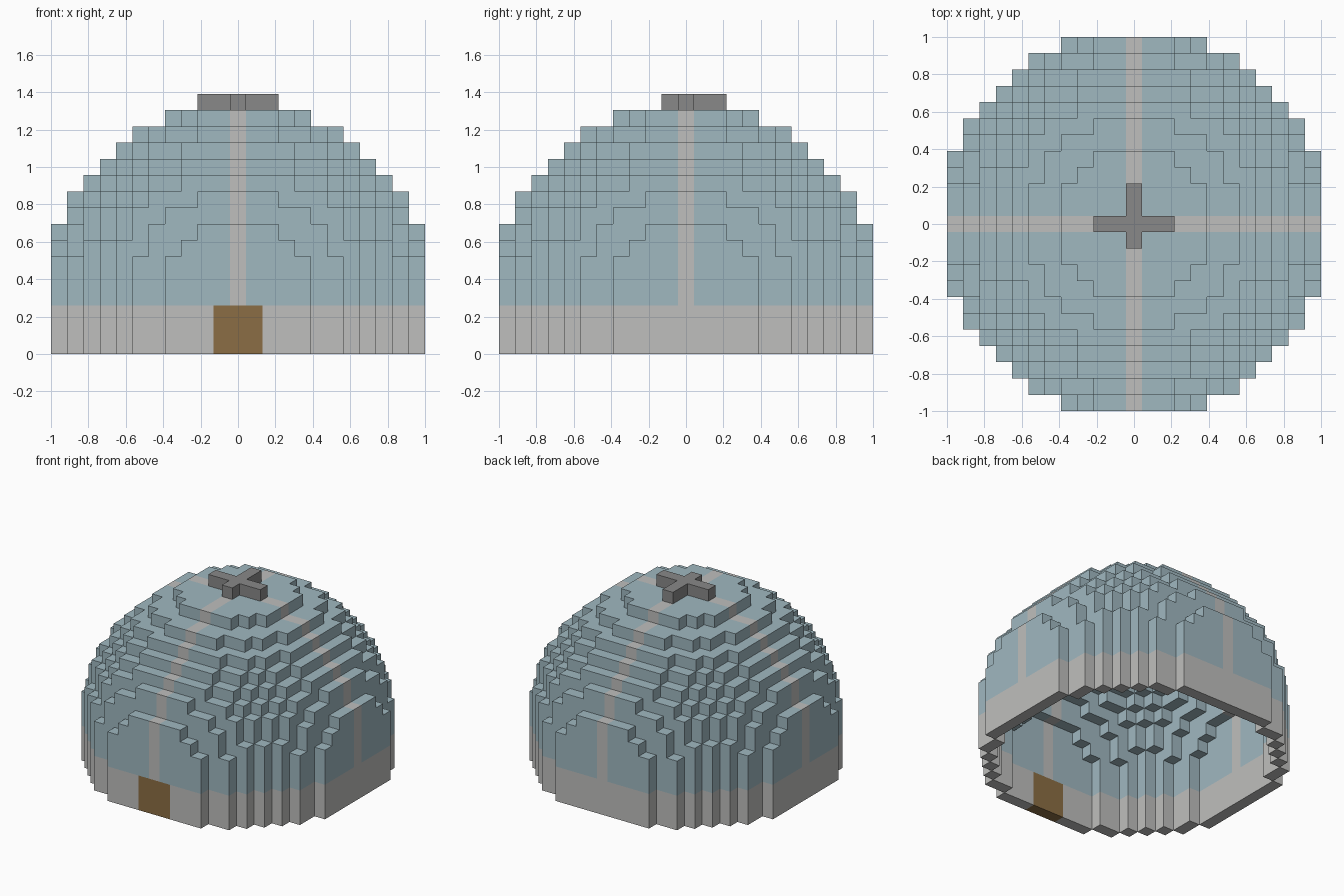
import bpy
import bmesh
from mathutils import Vector

cube = bpy.data.objects.get("Cube")
if cube:
    bpy.data.objects.remove(cube, do_unlink=True)

UNIT = 2 / 23        # edge of one block
RADIUS = 12          # dome radius in blocks
DRUM = 3             # layers of straight wall below the dome


def material(name, r, g, b):
    mat = bpy.data.materials.new(name)
    mat.use_nodes = True
    mat.diffuse_color = (r, g, b, 1)
    mat.node_tree.nodes["Principled BSDF"].inputs["Base Color"].default_value = (r, g, b, 1)
    return mat


blue = material("pale blue", 0.35, 0.48, 0.53)
light_grey = material("light grey", 0.52, 0.52, 0.51)
dark_grey = material("dark grey", 0.25, 0.25, 0.25)
brown = material("wood brown", 0.26, 0.155, 0.058)


def inside(i, j, h):
    return i * i + j * j + h * h < RADIUS * RADIUS


def is_shell(i, j, k):
    """True for blocks that have an open side facing outward."""
    a, b, h = abs(i), abs(j), max(k - DRUM, 0)
    return inside(a, b, h) and not (
        inside(a + 1, b, h) and inside(a, b + 1, h) and inside(a, b, h + 1))


# Sort every block into a part
parts = {"dome_panels": set(), "dome_ribs": set(), "base_wall": set(),
         "door": set(), "roof_cross": set()}
span = range(-RADIUS, RADIUS + 1)
for k in range(DRUM + RADIUS):
    for i in span:
        for j in span:
            if not is_shell(i, j, k):
                continue
            if k < DRUM:
                is_door = abs(i) <= 1 and j == 1 - RADIUS
                parts["door" if is_door else "base_wall"].add((i, j, k))
            elif i == 0 or j == 0:
                parts["dome_ribs"].add((i, j, k))
            else:
                parts["dome_panels"].add((i, j, k))

# Cross on the roof, with a recess in the ceiling below its middle
top = DRUM + RADIUS
parts["dome_ribs"].discard((0, 0, top - 1))
parts["roof_cross"] = {(i, 0, top) for i in range(-2, 3)} | {(0, j, top) for j in range(-1, 3)}

solid = set().union(*parts.values())


def build(name, cells, mat):
    """Make a mesh from the exposed sides of the blocks."""
    bm = bmesh.new()
    corners = {}

    def corner(p):
        key = tuple(round(c * 2) for c in p)
        if key not in corners:
            corners[key] = bm.verts.new(p * UNIT)
        return corners[key]

    for cell in sorted(cells):
        centre = Vector(cell) + Vector((0, 0, 0.5))
        for axis in range(3):
            for sign in (-1, 1):
                n = Vector((0, 0, 0))
                n[axis] = sign
                if tuple(int(c + d) for c, d in zip(cell, n)) in solid:
                    continue
                u = Vector((0, 0, 0))
                u[(axis + 1) % 3] = 1
                v = n.cross(u)
                ring = [(-u - v), (u - v), (u + v), (v - u)]
                bm.faces.new([corner(centre + (n + r) / 2) for r in ring])
    mesh = bpy.data.meshes.new(name)
    bm.to_mesh(mesh)
    bm.free()
    mesh.materials.append(mat)
    obj = bpy.data.objects.new(name, mesh)
    bpy.context.collection.objects.link(obj)


colours = {"dome_panels": blue, "dome_ribs": light_grey, "base_wall": light_grey,
           "door": brown, "roof_cross": dark_grey}
for part, cells in parts.items():
    build(part, cells, colours[part])
